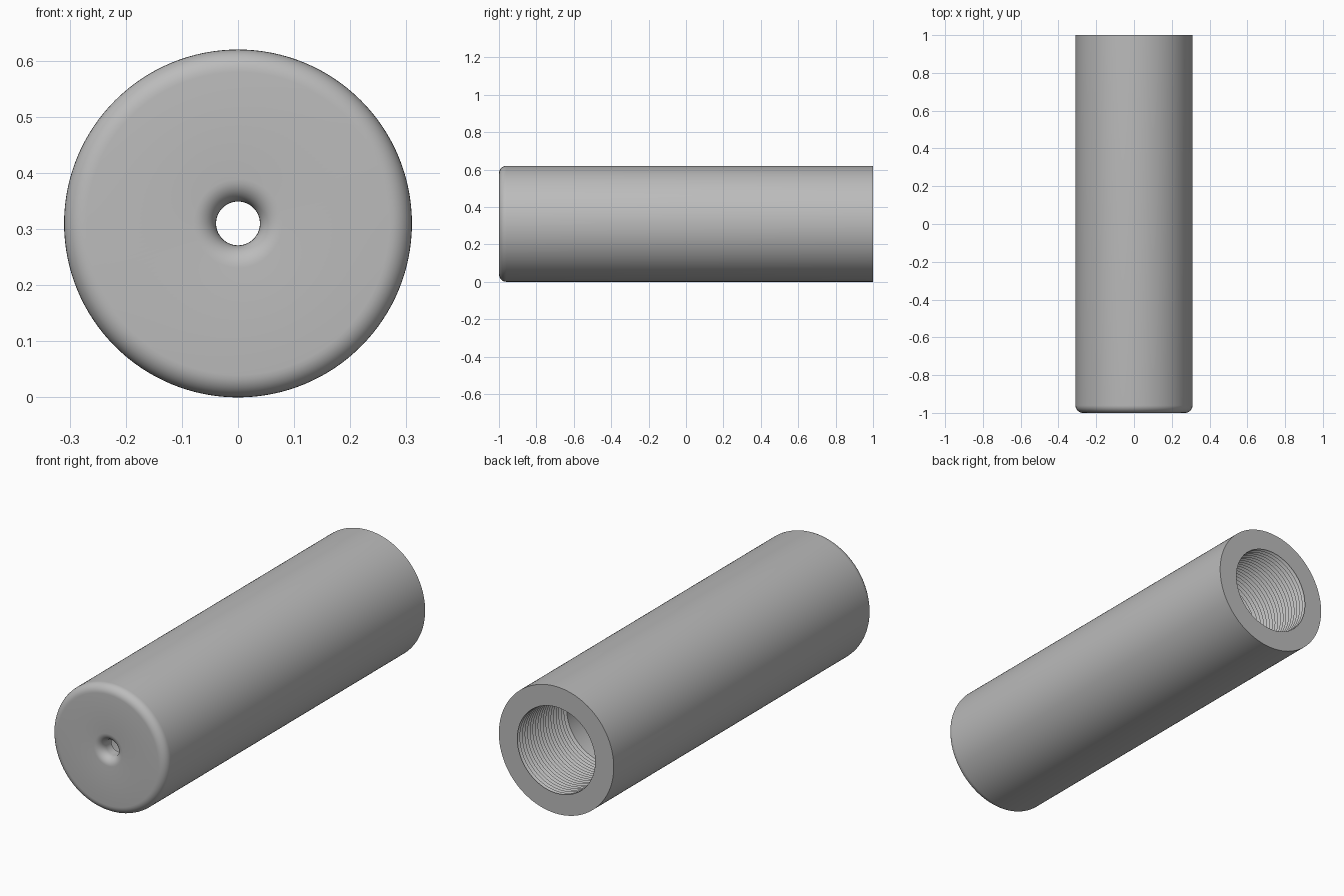
import bpy, bmesh
from math import sin, cos, pi, radians

cube = bpy.data.objects.get("Cube")
if cube:
    bpy.data.objects.remove(cube)

R, BORE, HOLE, FILLET = 0.31, 0.21, 0.039, 0.04
WALL_Y = -0.92                 # inner side of the closed front wall
PITCH, TURNS, DEPTH = 0.02, 19, 0.012
SEGMENTS, STEPS = 128, 8

steel = bpy.data.materials.new("grey steel")
steel.use_nodes = True
colour = (0.5, 0.5, 0.5, 1)
steel.diffuse_color = colour
steel.node_tree.nodes["Principled BSDF"].inputs["Base Color"].default_value = colour


def arc(cr, cy, start, end):
    """Quarter-round points (radius, y) about a fillet centre."""
    angles = [start + (end - start) * i / STEPS for i in range(STEPS + 1)]
    return [(cr + FILLET * cos(a), cy + FILLET * sin(a)) for a in angles]


# Closed section: outer wall, rounded front, flared hole, bore, thread
profile = [(R, 1)]
profile += arc(R - FILLET, -1 + FILLET, 0, -pi / 2)
profile += arc(HOLE + FILLET, -1 + FILLET, -pi / 2, -pi)
profile += [(HOLE, WALL_Y), (BORE, WALL_Y)]
for i in range(TURNS):
    y = 1 - (TURNS - i) * PITCH
    profile += [(BORE, y), (BORE + DEPTH, y + PITCH / 2)]
profile.append((BORE, 1))

# Revolve the section about the long axis
bm = bmesh.new()
rings = []
for s in range(SEGMENTS):
    a = 2 * pi * s / SEGMENTS
    rings.append([bm.verts.new((r * cos(a), y, R + r * sin(a))) for r, y in profile])
n = len(profile)
for s in range(SEGMENTS):
    here, after = rings[s], rings[(s + 1) % SEGMENTS]
    for i in range(n):
        j = (i + 1) % n
        bm.faces.new((here[i], here[j], after[j], after[i]))
bmesh.ops.recalc_face_normals(bm, faces=bm.faces)

mesh = bpy.data.meshes.new("threaded_sleeve")
bm.to_mesh(mesh)
bm.free()
mesh.materials.append(steel)
sleeve = bpy.data.objects.new("threaded_sleeve", mesh)
bpy.context.collection.objects.link(sleeve)

# Smooth the round walls, keep rim and thread edges crisp
bpy.ops.object.select_all(action="DESELECT")
sleeve.select_set(True)
bpy.context.view_layer.objects.active = sleeve
bpy.ops.object.shade_smooth_by_angle(angle=radians(30))
